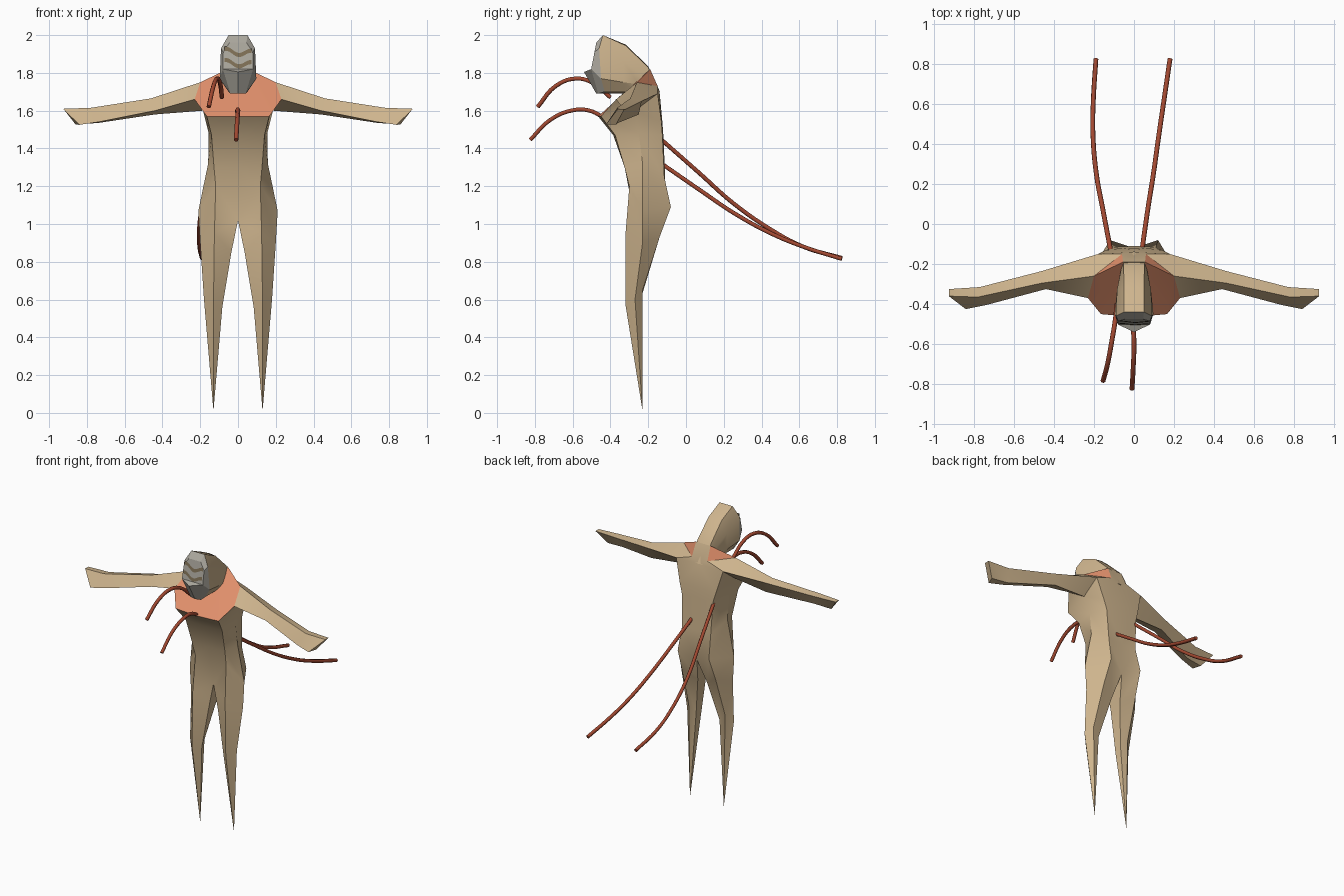
import bpy, bmesh, math

if "Cube" in bpy.data.objects:
    bpy.data.objects.remove(bpy.data.objects["Cube"])


def material(name, rgb):
    m = bpy.data.materials.new(name)
    m.diffuse_color = (*rgb, 1)
    m.use_nodes = True
    m.node_tree.nodes["Principled BSDF"].inputs["Base Color"].default_value = m.diffuse_color
    return m


TAN = material("tan skin", (0.62, 0.46, 0.27))
SALMON = material("salmon collar", (0.76, 0.28, 0.15))
GREY = material("grey mask", (0.41, 0.39, 0.34))
BROWN = material("brown marking", (0.21, 0.16, 0.09))
RED = material("dark red cable", (0.36, 0.065, 0.03))


def finish(name, bm, mats):
    bmesh.ops.recalc_face_normals(bm, faces=bm.faces)
    me = bpy.data.meshes.new(name)
    bm.to_mesh(me)
    bm.free()
    ob = bpy.data.objects.new(name, me)
    bpy.context.collection.objects.link(ob)
    for m in mats:
        me.materials.append(m)
    bpy.ops.object.select_all(action='DESELECT')
    ob.select_set(True)
    bpy.context.view_layer.objects.active = ob
    bpy.ops.object.shade_smooth_by_angle(angle=math.radians(30))
    return ob


def symmetric(name, faces, mats):
    """Faces are (points, material index) for the +x half."""
    bm = bmesh.new()
    for pts, mi in faces:
        for s in (1, -1):
            f = bm.faces.new([bm.verts.new((s * x, y, z)) for x, y, z in pts])
            f.material_index = mi
    bmesh.ops.remove_doubles(bm, verts=bm.verts, dist=0.0005)
    return finish(name, bm, mats)


def loft(rings, closed):
    out = []
    for a, b in zip(rings, rings[1:]):
        n = len(a)
        for i in range(n if closed else n - 1):
            j = (i + 1) % n
            out.append(([a[i], a[j], b[j], b[i]], 0))
    return out


# Torso rings: front centre, front side, side, back side, back centre
chest = [(0, -.465, 1.57), (.165, -.45, 1.57), (.185, -.27, 1.60), (.14, -.13, 1.54), (0, -.125, 1.54)]
ribs = [(0, -.385, 1.47), (.14, -.375, 1.47), (.155, -.25, 1.48), (.12, -.125, 1.47), (0, -.12, 1.47)]
waist = [(0, -.325, 1.30), (.127, -.325, 1.30), (.158, -.23, 1.32), (.11, -.115, 1.25), (0, -.11, 1.25)]
hips = [(0, -.27, 1.02), (.118, -.30, 1.20), (.21, -.23, 1.07), (.12, -.08, 1.09), (0, -.12, 1.04)]
body = loft([chest, ribs, waist, hips], False)

# Legs tapering to points
thigh = [(.035, -.27, .85), (.125, -.32, .95), (.20, -.23, .90), (.13, -.14, .93), (.035, -.18, .87)]
shin = [(.083, -.28, .56), (.13, -.32, .57), (.18, -.27, .60), (.14, -.23, .65), (.09, -.24, .60)]
foot = (.13, -.23, .01)
body += loft([hips, thigh, shin], True)
body += [([shin[i], shin[(i + 1) % 5], foot], 0) for i in range(5)]

# Shoulders and salmon collar
B, A, K, KC = (.23, -.37, 1.66), (.20, -.26, 1.75), (.18, -.15, 1.69), (0, -.14, 1.70)
N, N0 = (.055, -.27, 1.745), (0, -.27, 1.745)
P, P0, N2 = (.055, -.19, 1.82), (0, -.19, 1.82), (.06, -.15, 1.73)
fc, fs, sd, bs, bc = chest
body += [([fc, fs, B, A, N, N0], 1), ([A, N, P], 1), ([A, P, N2], 1),
         ([A, N2, K], 0), ([N2, KC, K], 0), ([P, P0, KC, N2], 0), ([N, P, P0, N0], 0),
         ([fs, sd, B], 0), ([sd, K, bs], 0), ([bs, K, KC, bc], 0)]

# Arms: top front, low front, low back, top back
elbow = [(.46, -.295, 1.665), (.44, -.325, 1.60), (.44, -.25, 1.58), (.46, -.235, 1.65)]
wrist = [(.78, -.365, 1.615), (.74, -.405, 1.54), (.74, -.36, 1.535), (.77, -.315, 1.61)]
hand = [(.925, -.36, 1.61), (.84, -.425, 1.525), (.86, -.37, 1.527), (.925, -.325, 1.61)]
body += loft([[A, B, sd, K], elbow, wrist, hand], True) + [(hand, 0)]
symmetric("body", body, [TAN, SALMON])

# Head: rings running from the face back to the nape
face = [(0, -.44, 2.0), (.05, -.44, 2.0), (.09, -.46, 1.93), (.097, -.45, 1.77), (.05, -.43, 1.70), (0, -.42, 1.69)]
crown = [(0, -.32, 1.95), (.05, -.32, 1.945), (.085, -.33, 1.86), (.085, -.33, 1.75), (.05, -.33, 1.70), (0, -.33, 1.69)]
back = [(0, -.20, 1.835), (.052, -.20, 1.83), (.065, -.23, 1.79), (.07, -.25, 1.74), (.05, -.26, 1.70), (0, -.26, 1.69)]
nape = [(0, -.138, 1.70), (.055, -.145, 1.70), (.055, -.16, 1.69), (.05, -.18, 1.68), (.04, -.2, 1.67), (0, -.2, 1.67)]
symmetric("head", loft([face, crown, back, nape], False) + [(face, 0), (nape, 0)], [TAN])


# Mask with a sloping plate and a beak
def plate_y(z):
    return -.475 - .192 * (1.96 - z)


F0, F1 = (0, plate_y(1.96), 1.96), (.045, plate_y(1.96), 1.96)
F2, F3 = (.078, plate_y(1.91), 1.91), (.08, plate_y(1.82), 1.82)
FM, tip = (0, plate_y(1.82), 1.82), (0, -.54, 1.805)
F4, chin = (.04, -.465, 1.69), (0, -.475, 1.69)
front = [F0, F1, F2, F3, F4, chin]
symmetric("mask", loft([face, front], False) + [([F0, F1, F2, F3, FM], 0), ([FM, F3, tip], 0),
                                               ([tip, F3, F4, chin], 0)], [GREY])

# Wavy mask markings
for name, z0 in (("upper_marking", 1.915), ("lower_marking", 1.855)):
    bm = bmesh.new()
    rows = []
    for i in range(13):
        t = i / 12
        x = -.072 + .144 * t
        z = z0 - .012 * t + .014 * math.cos(t * 2 * math.pi * 1.1 - .5)
        rows.append([bm.verts.new((x, plate_y(z + d) - .004, z + d)) for d in (-.011, .011)])
    for a, b in zip(rows, rows[1:]):
        bm.faces.new((a[0], b[0], b[1], a[1]))
    finish(name, bm, [BROWN])

# Cables
paths = {
    "front_cable_upper": [(-.085, -.40, 1.67), (-.095, -.49, 1.745), (-.11, -.58, 1.77), (-.13, -.69, 1.73), (-.155, -.785, 1.62)],
    "front_cable_lower": [(0, -.43, 1.56), (-.003, -.51, 1.60), (0, -.60, 1.602), (-.004, -.72, 1.55), (-.01, -.825, 1.445)],
    "back_cable_left": [(-.115, -.14, 1.455), (-.155, .07, 1.27), (-.188, .25, 1.11), (-.205, .45, .97), (-.203, .62, .88), (-.19, .825, .82)],
    "back_cable_right": [(.04, -.13, 1.32), (.07, .08, 1.175), (.097, .25, 1.06), (.125, .45, .95), (.15, .62, .88), (.18, .825, .815)],
}
for name, pts in paths.items():
    cu = bpy.data.curves.new(name, 'CURVE')
    cu.dimensions = '3D'
    cu.bevel_depth = .012
    cu.bevel_resolution = 1
    cu.resolution_u = 5
    cu.use_fill_caps = True
    sp = cu.splines.new('BEZIER')
    sp.bezier_points.add(len(pts) - 1)
    for bp, co in zip(sp.bezier_points, pts):
        bp.co = co
        bp.handle_left_type = bp.handle_right_type = 'AUTO'
    cu.materials.append(RED)
    bpy.context.collection.objects.link(bpy.data.objects.new(name, cu))
